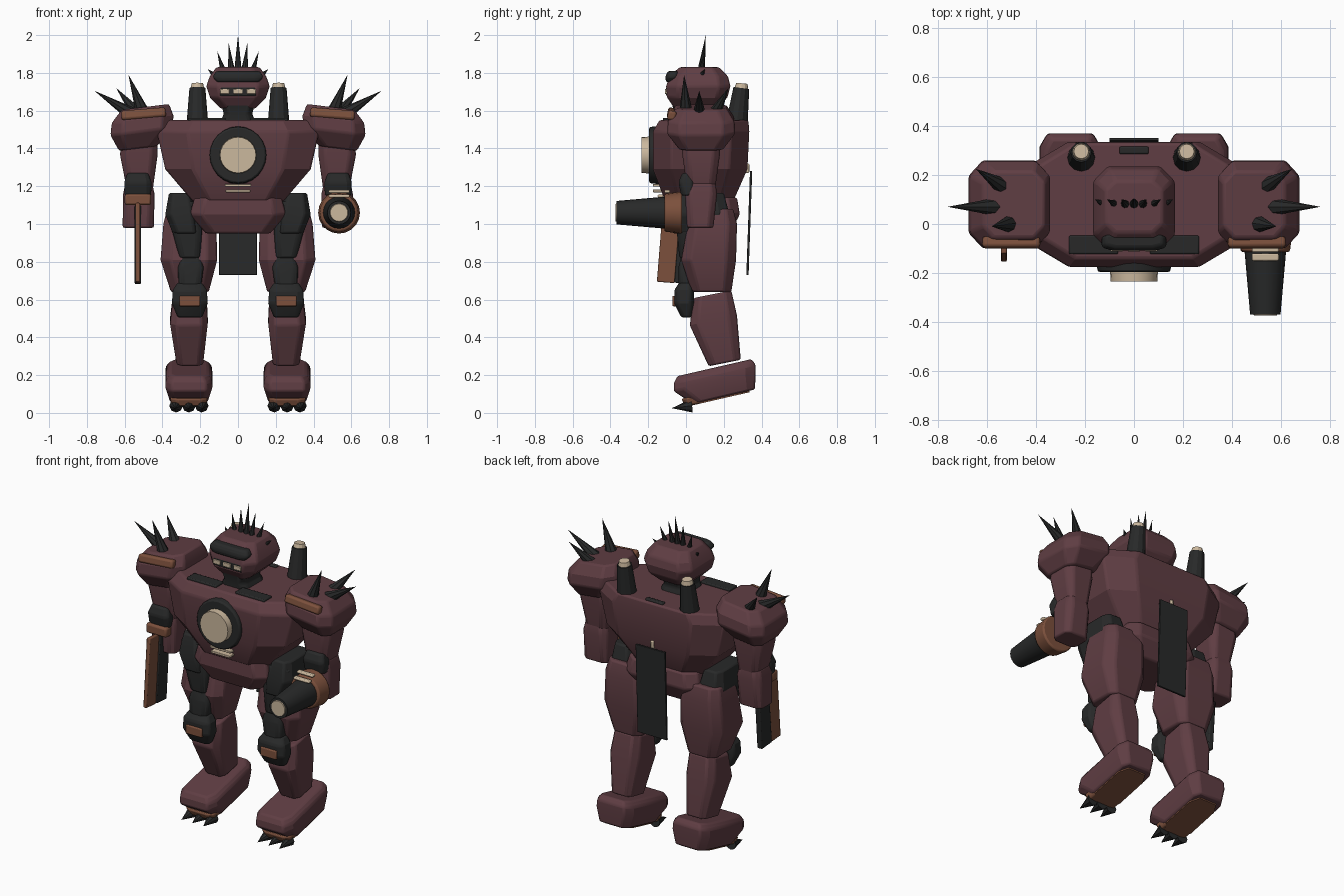
import bpy, bmesh, math
from mathutils import Matrix, Vector

if "Cube" in bpy.data.objects:
    bpy.data.objects.remove(bpy.data.objects["Cube"], do_unlink=True)


def make_material(name, color):
    mat = bpy.data.materials.new(name)
    mat.use_nodes = True
    mat.diffuse_color = (*color, 1)
    shader = next(n for n in mat.node_tree.nodes if n.type == "BSDF_PRINCIPLED")
    shader.inputs["Base Color"].default_value = (*color, 1)
    shader.inputs["Roughness"].default_value = .7
    return mat


MAROON = make_material("maroon armour", (.115, .047, .056))
BLACK = make_material("black metal", (.021, .022, .022))
COPPER = make_material("copper brown", (.2, .08, .045))
CREAM = make_material("cream", (.6, .48, .34))


def finish(name, bm, mat, bevel=0):
    bmesh.ops.recalc_face_normals(bm, faces=bm.faces)
    mesh = bpy.data.meshes.new(name)
    bm.to_mesh(mesh)
    bm.free()
    obj = bpy.data.objects.new(name, mesh)
    bpy.context.collection.objects.link(obj)
    mesh.materials.append(mat)
    bpy.ops.object.select_all(action="DESELECT")
    obj.select_set(True)
    bpy.context.view_layer.objects.active = obj
    bpy.ops.object.shade_smooth_by_angle(angle=math.radians(25))
    if bevel:
        mod = obj.modifiers.new("edge bevel", "BEVEL")
        mod.width, mod.segments = bevel, 2
        mod.limit_method, mod.angle_limit = "ANGLE", math.radians(30)
    return obj


def loft(name, mat, rings, side=1, cut=.35, tilt_x=0, tilt_y=0, bevel=.01):
    """Eight-sided shell through rings of (z, centre x, centre y, half x, half y)."""
    bm = bmesh.new()
    loops = []
    for z, cx, cy, hx, hy in rings:
        k = 1 - cut
        outline = [(k, -1), (1, -k), (1, k), (k, 1), (-k, 1), (-1, k), (-1, -k), (-k, -1)]
        loops.append([bm.verts.new((side * (cx + u * hx), cy + v * hy,
                                    z + tilt_x * u * hx + tilt_y * (cy + v * hy)))
                      for u, v in outline])
    for low, high in zip(loops, loops[1:]):
        for i in range(len(low)):
            j = (i + 1) % len(low)
            bm.faces.new((low[i], low[j], high[j], high[i]))
    bm.faces.new(loops[0])
    bm.faces.new(loops[-1])
    return finish(name, bm, mat, bevel)


def box(name, mat, center, size, rot=(0, 0, 0), bevel=.006):
    bm = bmesh.new()
    bmesh.ops.create_cube(bm, size=1, matrix=Matrix.Diagonal((*size, 1)))
    obj = finish(name, bm, mat, bevel)
    obj.location, obj.rotation_euler = center, rot
    return obj


def cone(name, mat, start, end, r_start, r_end=0, sides=8, bevel=0):
    start, end = Vector(start), Vector(end)
    axis = end - start
    bm = bmesh.new()
    bmesh.ops.create_cone(bm, cap_ends=True, segments=sides, radius1=r_start,
                          radius2=r_end, depth=axis.length)
    obj = finish(name, bm, mat, bevel)
    obj.location = (start + end) / 2
    obj.rotation_euler = axis.to_track_quat("Z", "Y").to_euler()
    return obj


# Torso and pelvis
loft("torso", MAROON, [(1.12, 0, .07, .24, .18), (1.29, 0, .075, .385, .25),
                       (1.49, 0, .08, .43, .255), (1.55, 0, .095, .38, .235)], cut=.38)
loft("pelvis", MAROON, [(.95, 0, .08, .17, .15), (1.05, 0, .085, .255, .2),
                        (1.14, 0, .08, .23, .19)], cut=.25)
box("back_banner", BLACK, (0, .335, 1.005), (.2, .012, .55), (-.035, 0, 0), .002)
box("banner_clip", CREAM, (0, .325, 1.295), (.02, .02, .05))
box("back_slot", BLACK, (0, .3, 1.55), (.12, .03, .02))

# Chest reactor
cone("reactor_ring", BLACK, (0, -.05, 1.365), (0, -.195, 1.365), .165, .148, 24, .008)
cone("reactor_lens", CREAM, (0, -.15, 1.365), (0, -.235, 1.365), .1, .095, 24)
for z, width in ((1.205, .14), (1.175, .13)):
    box("chest_bar", CREAM, (0, -.15, z), (width, .05, .014), bevel=.003)

# Head
loft("neck", BLACK, [(1.53, 0, .05, .1, .11), (1.58, 0, .04, .075, .1),
                     (1.64, 0, .04, .09, .115)])
loft("head", MAROON, [(1.61, 0, .05, .09, .11), (1.67, 0, .06, .15, .16),
                      (1.73, 0, .065, .168, .17), (1.78, 0, .068, .15, .155),
                      (1.83, 0, .07, .115, .105)])
loft("brow", BLACK, [(1.75, 0, -.08, .11, .025), (1.78, 0, -.075, .135, .035),
                     (1.81, 0, -.065, .115, .03)])
box("visor", BLACK, (0, -.095, 1.702), (.19, .02, .05))
for x in (-.07, 0, .07):
    box("eye", CREAM, (x, -.105, 1.702), (.05, .014, .026), bevel=.003)
for side in (-1, 1):
    for x, tip, top in ((.035, .05, 1.96), (.075, .11, 1.915), (.12, .16, 1.82)):
        cone("crown_spike", BLACK, (side * x, .08, 1.83 - x * .4),
             (side * tip, .1, top), .018)
cone("crown_spike", BLACK, (0, .08, 1.81), (0, .105, 2), .02)

for side, label in ((1, "left"), (-1, "right")):
    def part(name):
        return label + "_" + name

    # Chest vents and exhaust stacks
    box(part("chest_vent"), BLACK, (side * .165, -.085, 1.552), (.2, .075, .02))
    cone(part("stack"), BLACK, (side * .215, .265, 1.5), (side * .215, .293, 1.72),
         .06, .042, 12)
    cone(part("stack_cap"), CREAM, (side * .215, .293, 1.715), (side * .215, .296, 1.745),
         .037, .03, 12)

    # Shoulder with plate and spikes
    loft(part("shoulder"), MAROON, [(1.4, .53, .08, .1, .115), (1.49, .51, .08, .165, .18),
                                    (1.555, .505, .08, .163, .175), (1.62, .49, .08, .125, .135)],
         side, tilt_x=-.12)
    box(part("shoulder_plate"), COPPER, (side * .5, -.075, 1.582), (.235, .045, .05),
        (-.2, side * .08, 0), .012)
    for base, tip in (((.56, .07, 1.58), (.76, .07, 1.705)),
                      ((.505, 0, 1.59), (.58, -.01, 1.79)),
                      ((.53, .15, 1.58), (.645, .225, 1.72))):
        cone(part("shoulder_spike"), BLACK, (side * base[0], *base[1:]),
             (side * tip[0], *tip[1:]), .037)

    # Arm
    loft(part("upper_arm"), MAROON, [(1.19, .52, .08, .07, .075), (1.37, .525, .08, .1, .1),
                                     (1.46, .52, .08, .09, .1)], side)
    loft(part("forearm"), MAROON, [(.98, .528, .075, .083, .07), (1.16, .525, .08, .083, .085),
                                   (1.22, .525, .08, .07, .075)], side)
    loft(part("elbow_guard"), BLACK, [(1.15, .53, .01, .07, .035), (1.22, .53, .005, .072, .045),
                                      (1.27, .53, .015, .055, .035)], side)

    # Hip block, thigh plates and leg
    loft(part("hip"), BLACK, [(.95, .275, .05, .07, .11), (1.05, .3, .08, .085, .15),
                              (1.165, .305, .08, .06, .12)], side)
    loft(part("thigh"), MAROON, [(.64, .255, .135, .1, .105), (.81, .26, .12, .15, .145),
                                 (1, .255, .14, .14, .13), (1.08, .265, .14, .11, .11)], side)
    loft(part("upper_thigh_plate"), BLACK, [(.82, .255, .005, .055, .04), (.97, .27, .01, .08, .06),
                                            (1.12, .3, .01, .07, .06)], side)
    loft(part("lower_thigh_plate"), BLACK, [(.67, .255, 0, .06, .04), (.77, .25, -.005, .068, .035),
                                            (.835, .25, .01, .05, .035)], side)
    loft(part("knee"), BLACK, [(.505, .255, .005, .065, .03), (.58, .255, -.01, .095, .052),
                               (.65, .255, -.01, .09, .052), (.69, .255, 0, .065, .035)], side)
    box(part("knee_plate"), COPPER, (side * .255, -.06, .592), (.11, .025, .055))
    loft(part("shin"), MAROON, [(.223, .255, .205, .07, .085), (.46, .26, .145, .1, .125),
                                (.6, .255, .14, .088, .1)], side, tilt_y=.2)

    # Foot with sole, toe pad and claws
    loft(part("foot"), MAROON, [(.04, .26, .2, .1, .165), (.13, .26, .152, .125, .217),
                                (.175, .26, .152, .122, .215), (.205, .26, .15, .1, .195)],
         side, cut=.25, tilt_y=.23)
    loft(part("sole"), COPPER, [(.032, .26, .18, .09, .155), (.045, .26, .18, .09, .155)],
         side, tilt_y=.23, bevel=0)
    loft(part("toe_pad"), COPPER, [(.035, .26, .045, .09, .05), (.08, .26, .04, .1, .065)],
         side, tilt_y=.2)
    for offset in (-.068, 0, .068):
        cone(part("claw"), BLACK, (side * .26 + offset, .03, .038),
             (side * .26 + offset * 1.1, -.075, .025), .036)

# Left arm cannon
cone("cannon_collar", COPPER, (.535, -.02, 1.06), (.535, -.115, 1.06), .112, .1, 20, .01)
cone("cannon_barrel", BLACK, (.535, -.05, 1.06), (.535, -.368, 1.06), .09, .062, 20)
cone("cannon_muzzle", CREAM, (.535, -.36, 1.06), (.535, -.373, 1.06), .052, .046, 20)
for y, z in ((-.1, 1.172), (-.135, 1.148)):
    box("cannon_clamp", CREAM, (.535, y, z), (.11, .03, .016))

# Right arm blade
box("blade_mount", COPPER, (-.53, -.015, 1.13), (.14, .06, .06), bevel=.012)
box("blade_spine", BLACK, (-.53, .005, .89), (.034, .1, .41), (-.08, 0, 0))
box("blade_edge", COPPER, (-.53, -.09, .9), (.024, .095, .42), (-.08, 0, 0))
